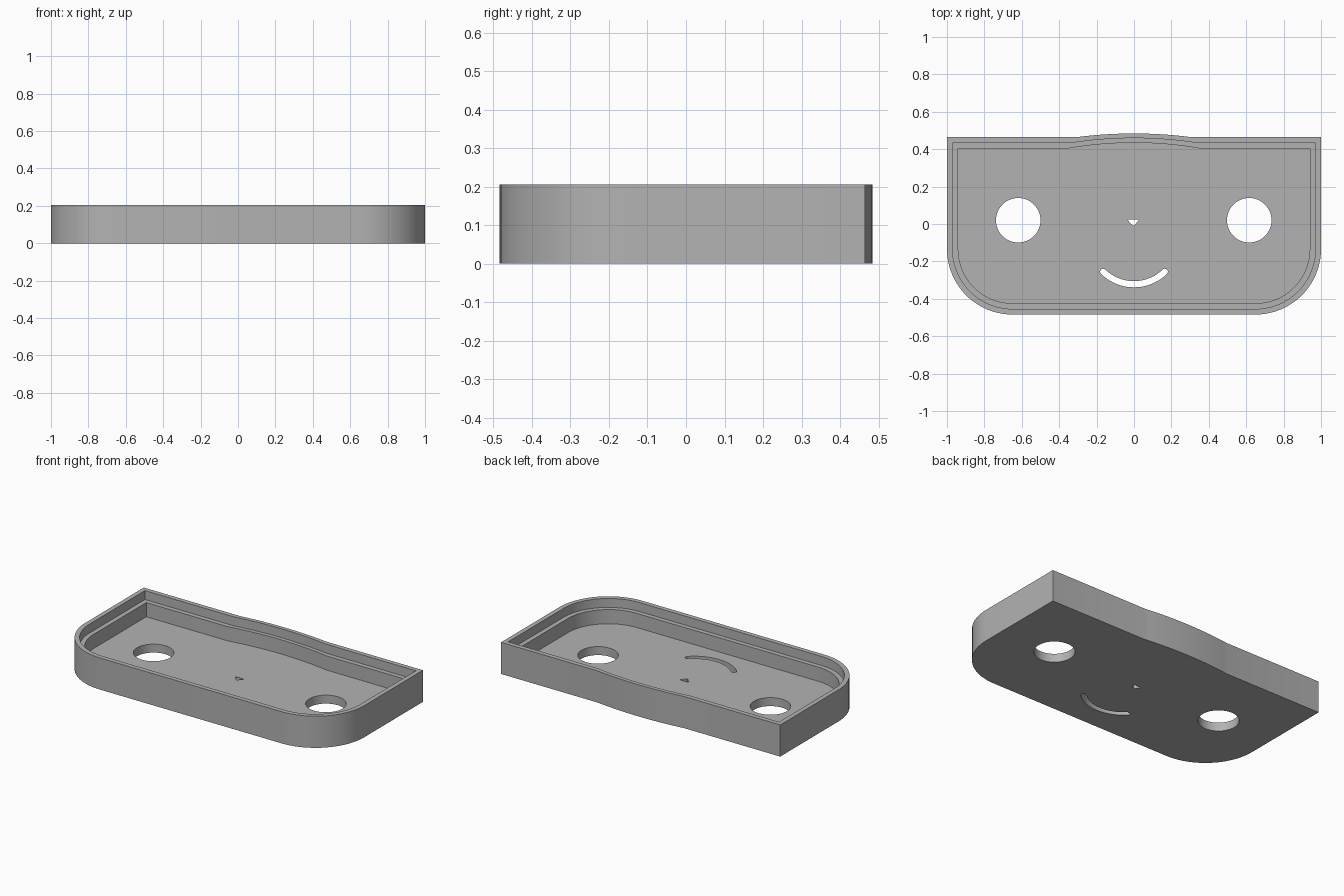
import bpy, bmesh
from math import sin, cos, pi, radians, sqrt, atan2

cube = bpy.data.objects.get("Cube")
if cube:
    bpy.data.objects.remove(cube)

HEIGHT, LEDGE, FLOOR = 0.205, 0.147, 0.055
BACK, FRONT, RADIUS = 0.464, -0.484, 0.35

grey = bpy.data.materials.new("plain grey")
grey.use_nodes = True
grey.diffuse_color = (0.45, 0.45, 0.45, 1)
grey.node_tree.nodes["Principled BSDF"].inputs["Base Color"].default_value = grey.diffuse_color


def arc(cx, cy, r, start, end, steps):
    angles = [radians(start + (end - start) * i / steps) for i in range(steps + 1)]
    return [(cx + r * cos(a), cy + r * sin(a)) for a in angles]


def outline(inset):
    """Tray outline: rounded front corners, square back, shallow bulge at the back."""
    w, back, r = 1 - inset, BACK - inset, RADIUS - inset
    half, sag = 0.31 + 0.7 * inset, 0.02 + 0.17 * inset
    big = (half ** 2 + sag ** 2) / (2 * sag)
    spread = atan2(half, big - sag) * 180 / pi
    cx, cy = 1 - RADIUS, FRONT + RADIUS
    return (arc(-cx, cy, r, 180, 270, 20) + arc(cx, cy, r, 270, 360, 20)
            + [(w, back)]
            + arc(0, back + sag - big, big, 90 - spread, 90 + spread, 20)
            + [(-w, back)])


def prism(name, points, bottom, top):
    bm = bmesh.new()
    low = [bm.verts.new((x, y, bottom)) for x, y in points]
    high = [bm.verts.new((x, y, top)) for x, y in points]
    bm.faces.new(low[::-1])
    bm.faces.new(high)
    for i in range(len(points)):
        j = (i + 1) % len(points)
        bm.faces.new((low[i], low[j], high[j], high[i]))
    bmesh.ops.recalc_face_normals(bm, faces=bm.faces)
    mesh = bpy.data.meshes.new(name)
    bm.to_mesh(mesh)
    bm.free()
    mesh.materials.append(grey)
    obj = bpy.data.objects.new(name, mesh)
    bpy.context.collection.objects.link(obj)
    return obj


# Solid tray body
tray = prism("tray", outline(0), 0, HEIGHT)

# Cutters: lid recess, inner cavity, two round holes, nose and smile slots
mouth_y, mouth_r, half_w, sweep = -0.085, 0.237, 0.0165, 44
ends = [(mouth_r * sin(radians(s * sweep)), mouth_y - mouth_r * cos(radians(sweep))) for s in (-1, 1)]
smile = (arc(0, mouth_y, mouth_r + half_w, 270 - sweep, 270 + sweep, 20)
         + arc(*ends[1], half_w, sweep - 90, sweep + 90, 8)[1:-1]
         + arc(0, mouth_y, mouth_r - half_w, 270 + sweep, 270 - sweep, 20)
         + arc(*ends[0], half_w, 90 - sweep, 270 - sweep, 8)[1:-1])
nose = [(-0.031, 0.025), (-0.031, 0.018), (-0.006, -0.009), (0, -0.009),
        (0.025, 0.018), (0.025, 0.025)]
cutters = [
    prism("lid_recess", outline(0.03), LEDGE, HEIGHT + 0.1),
    prism("inner_cavity", outline(0.06), FLOOR, HEIGHT + 0.1),
    prism("nose_slot", nose, -0.1, 0.1),
    prism("smile_slot", smile, -0.1, 0.1),
]
for side, x in (("right", -0.619), ("left", 0.616)):
    cutters.append(prism(side + "_eye_hole", arc(x, 0.02, 0.119, 0, 360, 48)[:-1], -0.1, 0.1))

for cutter in cutters:
    cutter.hide_render = True
    mod = tray.modifiers.new(cutter.name, "BOOLEAN")
    mod.operation, mod.solver, mod.object = "DIFFERENCE", "EXACT", cutter

# Apply the cuts and tidy up
bpy.context.view_layer.update()
cut = bpy.data.meshes.new_from_object(tray.evaluated_get(bpy.context.evaluated_depsgraph_get()))
tray.modifiers.clear()
tray.data = cut
for cutter in cutters:
    bpy.data.objects.remove(cutter)

bpy.ops.object.select_all(action="DESELECT")
tray.select_set(True)
bpy.context.view_layer.objects.active = tray
bpy.ops.object.shade_smooth_by_angle(angle=radians(25))
